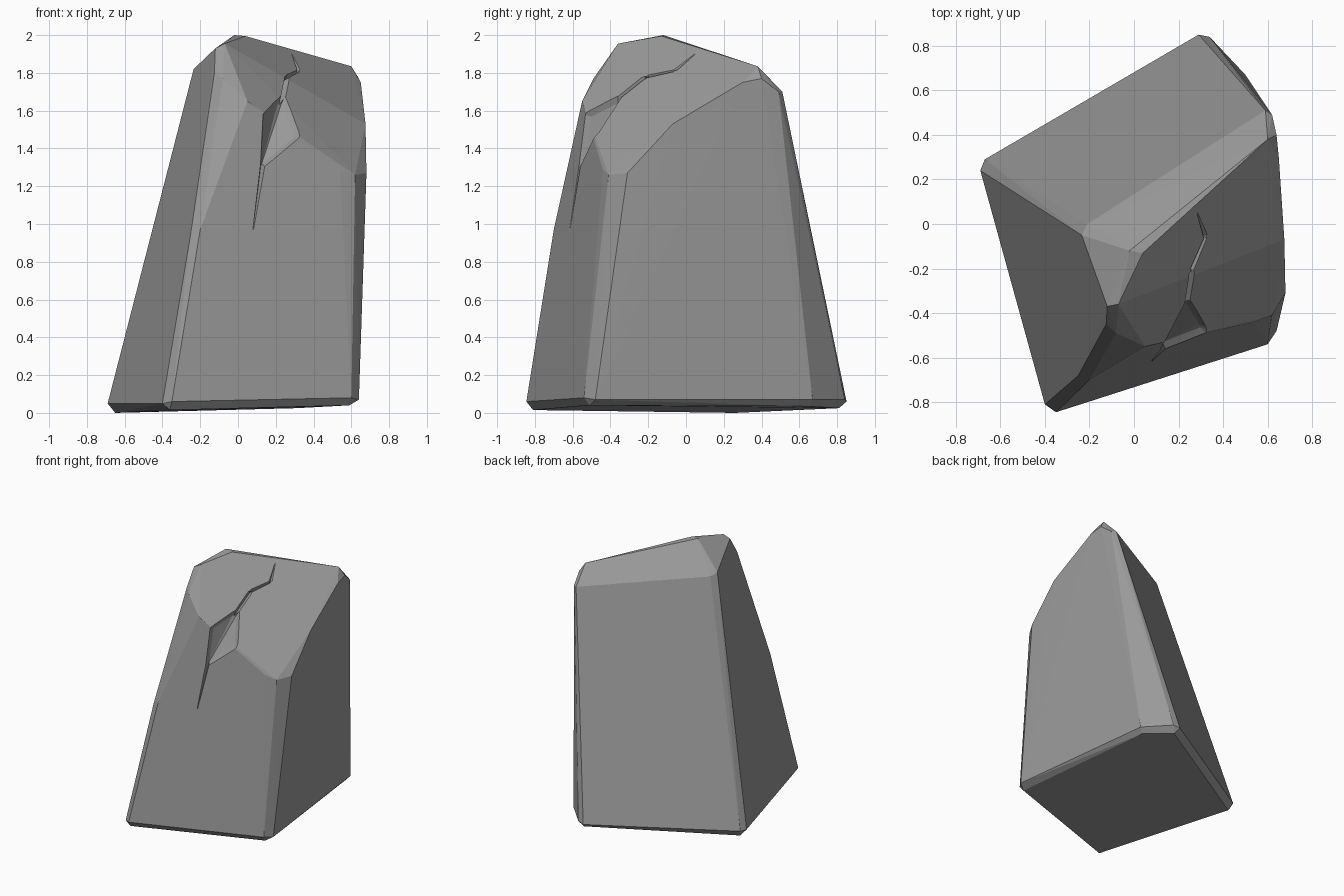
import bpy
import bmesh
from mathutils import Vector
from mathutils.bvhtree import BVHTree

cube = bpy.data.objects.get("Cube")
if cube:
    bpy.data.objects.remove(cube, do_unlink=True)

# Single stone colour
stone = bpy.data.materials.new("stone_grey")
stone.use_nodes = True
stone_colour = (0.32, 0.32, 0.32, 1)
stone.diffuse_color = stone_colour
shader = stone.node_tree.nodes["Principled BSDF"]
shader.inputs["Base Color"].default_value = stone_colour
shader.inputs["Roughness"].default_value = 0.9


def hull_object(name, points):
    """Wrap a set of points in a convex skin."""
    bm = bmesh.new()
    for point in points:
        bm.verts.new(point)
    result = bmesh.ops.convex_hull(bm, input=bm.verts[:])
    unused = {v for v in result["geom_interior"] + result["geom_unused"]
              if isinstance(v, bmesh.types.BMVert)}
    bmesh.ops.delete(bm, geom=list(unused), context="VERTS")
    bmesh.ops.dissolve_limit(bm, angle_limit=0.02, verts=bm.verts[:], edges=bm.edges[:])
    bmesh.ops.recalc_face_normals(bm, faces=bm.faces[:])
    mesh = bpy.data.meshes.new(name)
    bm.to_mesh(mesh)
    bm.free()
    mesh.materials.append(stone)
    obj = bpy.data.objects.new(name, mesh)
    bpy.context.collection.objects.link(obj)
    return obj


# Boulder outline: chamfered corners, grouped from the ground upward
underside = [(-.65, .26, 0), (-.36, -.81, .015), (.59, -.51, .04),
             (.47, .65, .035), (.31, .81, .025)]
foot = [(-.69, .24, .05), (-.67, .29, .05), (-.4, -.81, .05), (-.35, -.845, .06),
        (.6, -.54, .08), (.64, -.48, .07), (.5, .67, .07), (.34, .84, .07),
        (.29, .85, .06)]
front_corner = [(-.25, -.68, .95), (-.2, -.7, .97), (-.125, -.45, 1.8),
                (-.08, -.49, 1.77), (.05, -.55, 1.65)]
right_shoulder = [(.54, -.44, 1.29), (.62, -.41, 1.26), (.68, -.31, 1.27),
                  (.675, -.07, 1.53), (.65, .3, 1.75), (.64, .4, 1.77)]
crown = [(-.12, -.37, 1.93), (-.07, -.36, 1.955), (-.235, -.05, 1.82),
         (-.21, 0, 1.8), (-.02, -.12, 2), (.04, -.13, 1.995),
         (.6, .38, 1.835), (.62, .49, 1.7), (.59, .51, 1.7)]
boulder = hull_object("boulder", underside + foot + front_corner + right_shoulder + crown)

# Surface lookup so the carving follows the front of the boulder
bm = bmesh.new()
bm.from_mesh(boulder.data)
surface = BVHTree.FromBMesh(bm)
bm.free()


def on_surface(x, z, depth=0.0):
    hit, normal, _, _ = surface.ray_cast(Vector((x, -3, z)), Vector((0, 1, 0)))
    return hit - normal * depth


def groove_section(point, along):
    """Triangular section of a crack, wide outside and pointed inside."""
    x, z, width, depth = point
    side = Vector((along.y, -along.x)) * width
    out = [on_surface(x + s * side.x, z + s * side.y, -depth * 0.5) for s in (1, -1)]
    return out + [on_surface(x, z, depth)]


def groove(name, path):
    pieces = []
    for a, b in zip(path, path[1:]):
        along = Vector((b[0] - a[0], b[1] - a[1])).normalized()
        pieces.append(hull_object(name, groove_section(a, along) + groove_section(b, along)))
    return pieces


# Chipped hollow with sloping walls
chip = [(.115, 1.28), (.325, 1.455), (.325, 1.485), (.25, 1.68), (.225, 1.68), (.13, 1.58)]
centre = sum((Vector(p) for p in chip), Vector((0, 0))) / len(chip)
rim, floor = [], []
for p in chip:
    outer = centre + (Vector(p) - centre) * 1.12
    inner = centre + (Vector(p) - centre) * 0.83
    rim.append(on_surface(outer.x, outer.y, -0.03))
    floor.append(on_surface(inner.x, inner.y, 0.03))
cutters = [hull_object("chip_cutter", rim + floor)]

# Cracks running down and up from the chip: x, z, half width, depth
cutters += groove("lower_crack_cutter", [(.08, .97, .002, .004), (.132, 1.32, .018, .035)])
cutters += groove("upper_crack_cutter", [(.235, 1.65, .018, .035), (.258, 1.78, .015, .03),
                                         (.322, 1.812, .01, .02), (.285, 1.9, .002, .004)])

for cutter in cutters:
    cutter.hide_render = True
    cut = boulder.modifiers.new("carve", "BOOLEAN")
    cut.operation = "DIFFERENCE"
    cut.solver = "EXACT"
    cut.object = cutter

# Bake the carving and drop the helpers
graph = bpy.context.evaluated_depsgraph_get()
carved = bpy.data.meshes.new_from_object(boulder.evaluated_get(graph))
boulder.modifiers.clear()
boulder.data = carved
for cutter in cutters:
    bpy.data.objects.remove(cutter, do_unlink=True)
for face in boulder.data.polygons:
    face.use_smooth = False
